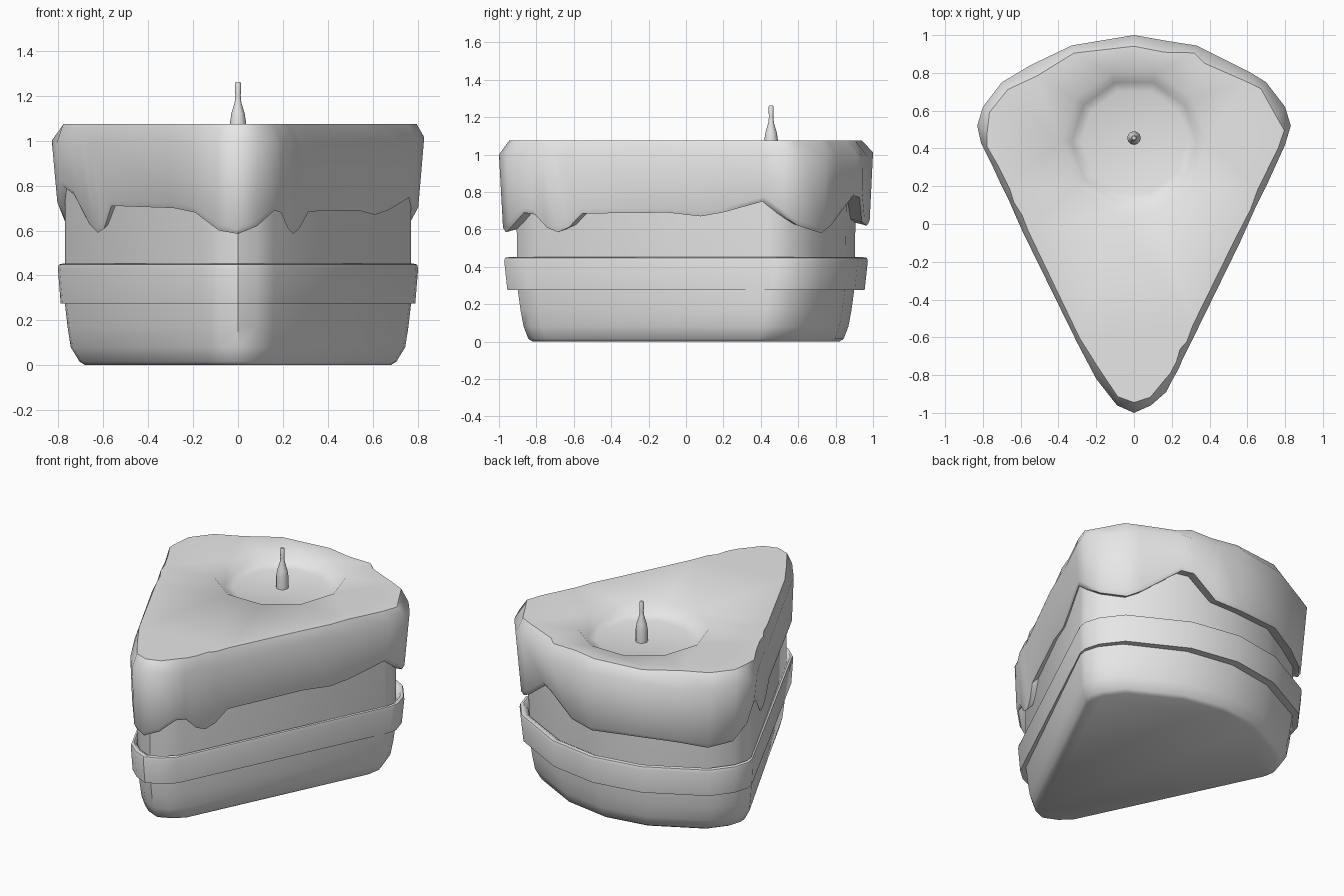
import bpy, bmesh, math

if "Cube" in bpy.data.objects:
    bpy.data.objects.remove(bpy.data.objects["Cube"])

grey = bpy.data.materials.new("plain grey")
grey.diffuse_color = (0.8, 0.8, 0.8, 1)
grey.use_nodes = True
grey.node_tree.nodes["Principled BSDF"].inputs["Base Color"].default_value = grey.diffuse_color


def finish(name, bm, angle=45):
    bmesh.ops.recalc_face_normals(bm, faces=bm.faces)
    me = bpy.data.meshes.new(name)
    bm.to_mesh(me)
    bm.free()
    me.materials.append(grey)
    ob = bpy.data.objects.new(name, me)
    bpy.context.collection.objects.link(ob)
    bpy.ops.object.select_all(action='DESELECT')
    ob.select_set(True)
    bpy.context.view_layer.objects.active = ob
    bpy.ops.object.shade_smooth_by_angle(angle=math.radians(angle))
    return ob


def ring(bm, pts):
    return [bm.verts.new(p) for p in pts]


def skin(bm, a, b):
    n = len(a)
    for i in range(n):
        bm.faces.new((a[i], a[(i + 1) % n], b[(i + 1) % n], b[i]))


def circle(r, z, n, cy):
    return [(r * math.cos(i * math.tau / n), cy + r * math.sin(i * math.tau / n), z) for i in range(n)]


# Wedge outline: right half, mirrored to the left
half = [(0, -1), (.09, -.96), (.17, -.89), (.82, .46), (.83, .52),
        (.80, .62), (.70, .75), (.33, .945), (0, 1)]
outline = half + [(-x, y) for x, y in half[-2:0:-1]]


def wedge(name, levels, closed):
    # levels: x scale, y scale, height
    bm = bmesh.new()
    rings = [ring(bm, [(x * sx, y * sy, z) for x, y in outline]) for sx, sy, z in levels]
    for a, b in zip(rings, rings[1:]):
        skin(bm, a, b)
    if closed:
        skin(bm, rings[-1], rings[0])
    else:
        bm.faces.new(rings[0])
        bm.faces.new(rings[-1])
    return finish(name, bm)


# Sponge body with rounded foot, and the raised filling band
wedge("sponge", [(.82, .82, 0), (.85, .843, .015), (.898, .868, .08), (.915, .885, .17),
                 (.93, .90, .28), (.93, .91, .9)], False)
wedge("filling_band", [(.90, .88, .28), (.952, .955, .275), (.967, .972, .43),
                       (.962, .967, .448), (.945, .945, .452), (.925, .915, .435)], True)

# Icing: outline points with the height of the dripping lower edge
drips = [(0, -1, .585), (.09, -.96, .62), (.17, -.89, .69), (.20, -.83, .68),
         (.235, -.77, .61), (.26, -.71, .585), (.29, -.65, .61), (.33, -.57, .685),
         (.56, -.1, .69), (.64, .08, .67), (.70, .2, .69), (.80, .42, .75),
         (.83, .52, .68), (.80, .62, .62), (.70, .75, .58), (.62, .80, .62),
         (.40, .91, .78), (.33, .945, .77), (.17, .97, .64), (0, 1, .62),
         (-.33, .945, .64), (-.55, .84, .62), (-.70, .75, .59), (-.80, .62, .61),
         (-.83, .52, .70), (-.81, .43, .80), (-.76, .33, .76), (-.70, .2, .63),
         (-.66, .12, .59), (-.63, .05, .61), (-.59, -.04, .71), (-.3, -.63, .70),
         (-.2, -.82, .68), (-.09, -.96, .60)]
bm = bmesh.new()
top, shoulder, low, lip, inner = [], [], [], [], []
for i, (x, y, z) in enumerate(drips):
    s = .95 + .014 * math.sin(i * 2.3)
    k = 1 - .04 * (1.0 - z) / .4
    top.append((x * s, y * (s - .005), 1.075))
    shoulder.append((x, y, 1.0 + .015 * math.sin(i * 1.7)))
    low.append((x * k, y * (k + .02), z + .025))
    lip.append((x * (k - .015), y * (k + .005), z))
    inner.append((x * .91, y * .89, z + .02))
rings = [ring(bm, p) for p in (top, shoulder, low, lip, inner)]
for a, b in zip(rings, rings[1:]):
    skin(bm, a, b)
# Ten-sided dish sunk into the flat top
dish = [ring(bm, circle(r, z, 10, .435)) for r, z in ((.385, 1.075), (.33, 1.02), (.28, 1.005))]
for a, b in zip(dish, dish[1:]):
    skin(bm, a, b)
bm.faces.new(dish[-1])
edges = [bm.edges.get((r[i], r[(i + 1) % len(r)])) for r in (rings[0], dish[0]) for i in range(len(r))]
edges = [e for e in edges if e]
bmesh.ops.triangle_fill(bm, edges=edges, use_beauty=True)
finish("icing", bm, 48)

# Small bottle-shaped stem standing in the dish
bm = bmesh.new()
stem = [ring(bm, circle(r, z, 12, .455)) for r, z in
        ((.036, 1.0), (.036, 1.08), (.03, 1.12), (.015, 1.17), (.012, 1.2), (.014, 1.255), (.01, 1.262))]
for a, b in zip(stem, stem[1:]):
    skin(bm, a, b)
bm.faces.new(stem[0])
bm.faces.new(stem[-1])
finish("stem", bm)
